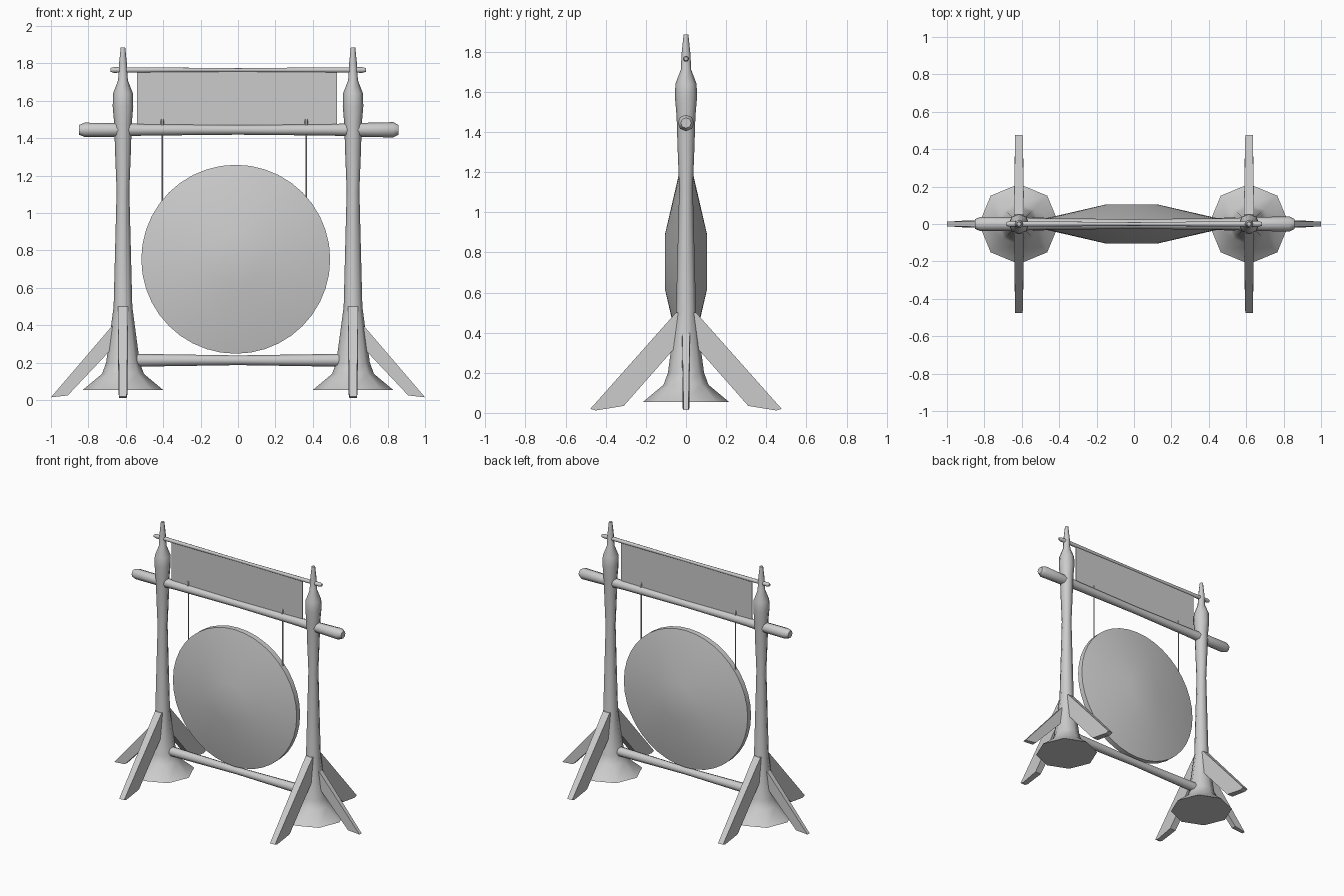
import bpy, bmesh, math
from mathutils import Vector, Matrix

if "Cube" in bpy.data.objects:
    bpy.data.objects.remove(bpy.data.objects["Cube"])


def finish(name, bm, smooth=None):
    bmesh.ops.recalc_face_normals(bm, faces=bm.faces)
    me = bpy.data.meshes.new(name)
    bm.to_mesh(me)
    bm.free()
    ob = bpy.data.objects.new(name, me)
    bpy.context.collection.objects.link(ob)
    if smooth:
        bpy.ops.object.select_all(action='DESELECT')
        ob.select_set(True)
        bpy.context.view_layer.objects.active = ob
        bpy.ops.object.shade_smooth_by_angle(angle=math.radians(smooth))
    return ob


def lathe(name, profile, sides, axis, origin, smooth=None, turn=0.0):
    """Spin (radius, distance) pairs around an axis, with flat end caps."""
    rot = Vector((0, 0, 1)).rotation_difference(Vector(axis)).to_matrix().to_4x4()
    mat = Matrix.Translation(origin) @ rot
    bm = bmesh.new()
    rings = []
    for r, d in profile:
        rings.append([bm.verts.new(mat @ Vector((
            r * math.cos(turn + i * math.tau / sides),
            r * math.sin(turn + i * math.tau / sides), d))) for i in range(sides)])
    for a, b in zip(rings, rings[1:]):
        for i in range(sides):
            j = (i + 1) % sides
            bm.faces.new((a[i], a[j], b[j], b[i]))
    bm.faces.new(rings[0])
    bm.faces.new(rings[-1])
    return finish(name, bm, smooth)


def fin(name, profile, origin, direction):
    """Slanted brace: (outward, height, half width) points, extruded sideways."""
    out = Vector(direction)
    side = Vector((-out.y, out.x, 0))
    bm = bmesh.new()
    loops = []
    for s in (-1, 1):
        loops.append([bm.verts.new(Vector(origin) + out * d + side * w * s + Vector((0, 0, z)))
                      for d, z, w in profile])
    n = len(profile)
    for i in range(n):
        j = (i + 1) % n
        bm.faces.new((loops[0][i], loops[0][j], loops[1][j], loops[1][i]))
    for loop in loops:
        bm.faces.new(loop)
    return finish(name, bm)


X, Z = (1, 0, 0), (0, 0, 1)
POST_X = 0.615

# Turned posts with flared feet and pointed finials, each with three braces
post = [(0.214, 0.055), (0.112, 0.14), (0.09, 0.2), (0.05, 0.5), (0.034, 1.12),
        (0.042, 1.32), (0.047, 1.48), (0.055, 1.57), (0.053, 1.64), (0.026, 1.71),
        (0.022, 1.79), (0.012, 1.885)]
long_fin = [(0.0, 0.5, 0.027), (0.05, 0.5, 0.027), (0.477, 0.02, 0.02),
            (0.45, 0.012, 0.02), (0.31, 0.035, 0.024), (0.05, 0.33, 0.027), (0.0, 0.33, 0.027)]
short_fin = [(0.0, 0.46, 0.019), (0.055, 0.40, 0.019), (0.385, 0.015, 0.012),
             (0.295, 0.025, 0.018), (0.045, 0.29, 0.019), (0.0, 0.29, 0.019)]
for label, s in (("left", -1), ("right", 1)):
    base = (s * POST_X, 0, 0)
    lathe(label + "_post", post, 8, Z, base, 50)
    fin(label + "_front_brace", long_fin, base, (0, -1, 0))
    fin(label + "_back_brace", long_fin, base, (0, 1, 0))
    fin(label + "_side_brace", short_fin, base, (s, 0, 0))

# Cross beams, slimmer at the middle
lathe("main_beam", [(0.026, -0.85), (0.038, -0.82), (0.037, -0.66), (0.031, -0.5), (0.026, 0),
                    (0.031, 0.5), (0.037, 0.66), (0.041, 0.83), (0.026, 0.858)],
      8, X, (0, 0, 1.445), 50)
lathe("lower_beam", [(0.036, -0.6), (0.034, -0.52), (0.026, 0), (0.034, 0.52), (0.036, 0.6)],
      8, X, (0, 0, 0.213), 50)
lathe("banner_rod", [(0.01, -0.682), (0.015, -0.665), (0.014, -0.55), (0.01, 0),
                     (0.014, 0.55), (0.015, 0.665), (0.01, 0.685)],
      8, X, (0, 0, 1.765), 50)

# Thin banner between the rod and the beam
bm = bmesh.new()
bmesh.ops.create_cube(bm, size=1, matrix=Matrix.Translation((-0.005, 0, 1.61))
                      @ Matrix.Diagonal((1.07, 0.006, 0.30, 1)))
finish("banner", bm)

# Lens-shaped gong
gong = lathe("gong", [(0.14, -0.104), (0.505, -0.02), (0.505, 0.02), (0.14, 0.104)],
             40, (0, 1, 0), (-0.012, 0, 0.753), 30)

# Hanging cords and their pegs on the beam
for label, x in (("left", -0.405), ("right", 0.365)):
    lathe(label + "_cord", [(0.004, 1.05), (0.004, 1.44)], 6, Z, (x, 0, 0), 70)
    lathe(label + "_peg", [(0.01, 1.44), (0.01, 1.495), (0.006, 1.505)], 6, Z, (x, 0, 0))
